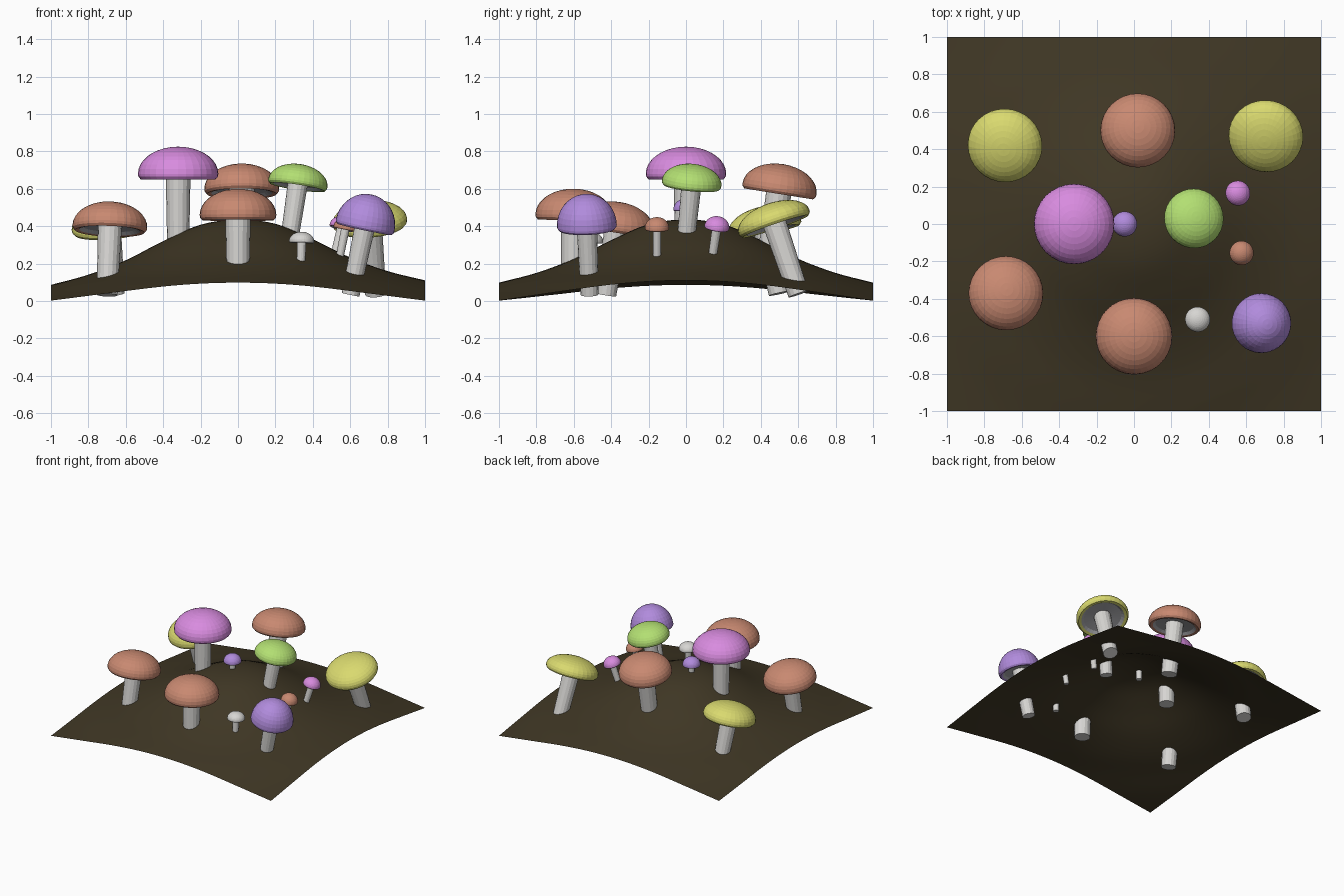
import bpy, bmesh, math
from mathutils import Vector

if "Cube" in bpy.data.objects:
    bpy.data.objects.remove(bpy.data.objects["Cube"])


def material(name, rgb):
    m = bpy.data.materials.new(name)
    m.diffuse_color = (*rgb, 1)
    m.use_nodes = True
    m.node_tree.nodes["Principled BSDF"].inputs["Base Color"].default_value = m.diffuse_color
    return m


MATS = {
    "orange": material("orange", (0.58, 0.25, 0.165)),
    "magenta": material("magenta", (0.69, 0.26, 0.74)),
    "yellow": material("yellow", (0.70, 0.70, 0.16)),
    "green": material("green", (0.45, 0.74, 0.17)),
    "purple": material("purple", (0.44, 0.26, 0.72)),
    "white": material("white", (0.68, 0.67, 0.65)),
    "gills": material("gill grey", (0.38, 0.38, 0.40)),
    "soil": material("soil", (0.050, 0.038, 0.018)),
}


def to_object(bm, name, mats):
    me = bpy.data.meshes.new(name)
    bm.to_mesh(me)
    bm.free()
    for m in mats:
        me.materials.append(MATS[m])
    ob = bpy.data.objects.new(name, me)
    bpy.context.collection.objects.link(ob)
    return ob


def lathe(profile, segs, gill_from=None):
    """Revolve (radius, z) points; bands from gill_from on use material 1."""
    bm = bmesh.new()
    rings = []
    for r, z in profile:
        if r < 1e-6:
            rings.append([bm.verts.new((0, 0, z))] * segs)
        else:
            rings.append([bm.verts.new((r * math.cos(2 * math.pi * k / segs),
                                        r * math.sin(2 * math.pi * k / segs), z))
                          for k in range(segs)])
    for i in range(len(rings) - 1):
        a, b = rings[i], rings[i + 1]
        for k in range(segs):
            j = (k + 1) % segs
            vs = list(dict.fromkeys((a[k], b[k], b[j], a[j])))
            f = bm.faces.new(vs)
            f.material_index = int(gill_from is not None and i >= gill_from)
    bmesh.ops.recalc_face_normals(bm, faces=bm.faces)
    return bm


# Ground: a thin sheet rising to a rounded hill
PROFILE = [(0, .435), (.2, .41), (.4, .325), (.6, .225), (.8, .15),
           (1, .098), (1.2, .045), (1.4143, .002), (1.6, -.03)]


def hill(x, y):
    r = math.hypot(x, y)
    i = min(int(r / 0.2), len(PROFILE) - 2)
    p = lambda k: PROFILE[min(abs(k), len(PROFILE) - 1)][1]
    (r0, z0), (r1, z1) = PROFILE[i], PROFILE[i + 1]
    t = (r - r0) / (r1 - r0)
    m0, m1 = (p(i + 1) - p(i - 1)) / 2, (p(i + 2) - p(i)) / 2
    z = ((2*t**3 - 3*t*t + 1) * z0 + (t**3 - 2*t*t + t) * m0
         + (3*t*t - 2*t**3) * z1 + (t**3 - t*t) * m1)
    return max(0, z + 0.012 * x * (1 - y * y))


bm = bmesh.new()
bmesh.ops.create_grid(bm, x_segments=50, y_segments=50, size=1)
for v in bm.verts:
    v.co.z = hill(v.co.x, v.co.y)
for f in bm.faces:
    f.smooth = True
to_object(bm, "ground", ["soil"])


def mushroom(name, color, x, y, rim_z, R, dome, axis, stem_r, root):
    """Cap centred at its rim, with a stem running down the same axis."""
    up = Vector(axis).normalized()
    rot = Vector((0, 0, 1)).rotation_difference(up)
    n = 9
    prof = [(R * math.sin(math.pi / 2 * i / n), dome * math.cos(math.pi / 2 * i / n))
            for i in range(n + 1)]
    # Rolled rim, then recessed gills under the cap
    prof += [(R * .99, -R * .07), (R * .93, -R * .14), (R * .82, -R * .12)]
    gill_from = len(prof) - 1
    prof += [(R * .72, -R * .04), (0, R * .02)]
    cap = to_object(lathe(prof, 32, gill_from), name + "_cap", [color, "gills"])

    # Stem narrows downward and ends below the ground surface
    depth = (rim_z - hill(x, y)) / up.z
    for _ in range(5):
        foot = Vector((x, y, rim_z)) - up * depth
        depth += (foot.z - hill(foot.x, foot.y)) * 0.8
    stem = to_object(lathe([(0, R * .1), (stem_r * 1.15, R * .1), (stem_r, -depth - root),
                            (0, -depth - root)], 16), name + "_stem", ["white"])
    for ob in (cap, stem):
        ob.location = (x, y, rim_z)
        ob.rotation_mode = 'QUATERNION'
        ob.rotation_quaternion = rot


# Large mushrooms
mushroom("front_orange", "orange", 0, -.6, .46, .205, .14, (0, .02, 1), .06, .11)
mushroom("back_orange", "orange", .02, .5, .60, .20, .133, (0, .16, 1), .06, .11)
mushroom("left_orange", "orange", -.685, -.37, .40, .20, .13, (.04, .16, 1), .056, .11)
mushroom("tall_magenta", "magenta", -.32, 0, .68, .215, .145, (0, 0, 1), .058, .11)
mushroom("middle_green", "green", .32, .03, .63, .16, .102, (.15, .10, 1), .047, .10)
mushroom("left_yellow", "yellow", -.69, .42, .395, .20, .11, (-.08, -.22, 1), .056, .10)
mushroom("right_yellow", "yellow", .705, .47, .425, .20, .10, (-.08, -.34, 1), .056, .09)
mushroom("right_purple", "purple", .68, -.53, .405, .16, .168, (.21, -.04, 1), .048, .12)
# Small mushrooms
mushroom("small_white", "white", .34, -.51, .32, .067, .05, (.03, .03, 1), .022, .05)
mushroom("small_magenta", "magenta", .555, .165, .395, .067, .058, (.25, .15, 1), .022, .07)
mushroom("small_orange", "orange", .575, -.155, .39, .065, .058, (.2, 0, 1), .020, .07)
mushroom("small_purple", "purple", -.05, 0, .49, .067, .058, (0, 0, 1), .022, .07)
